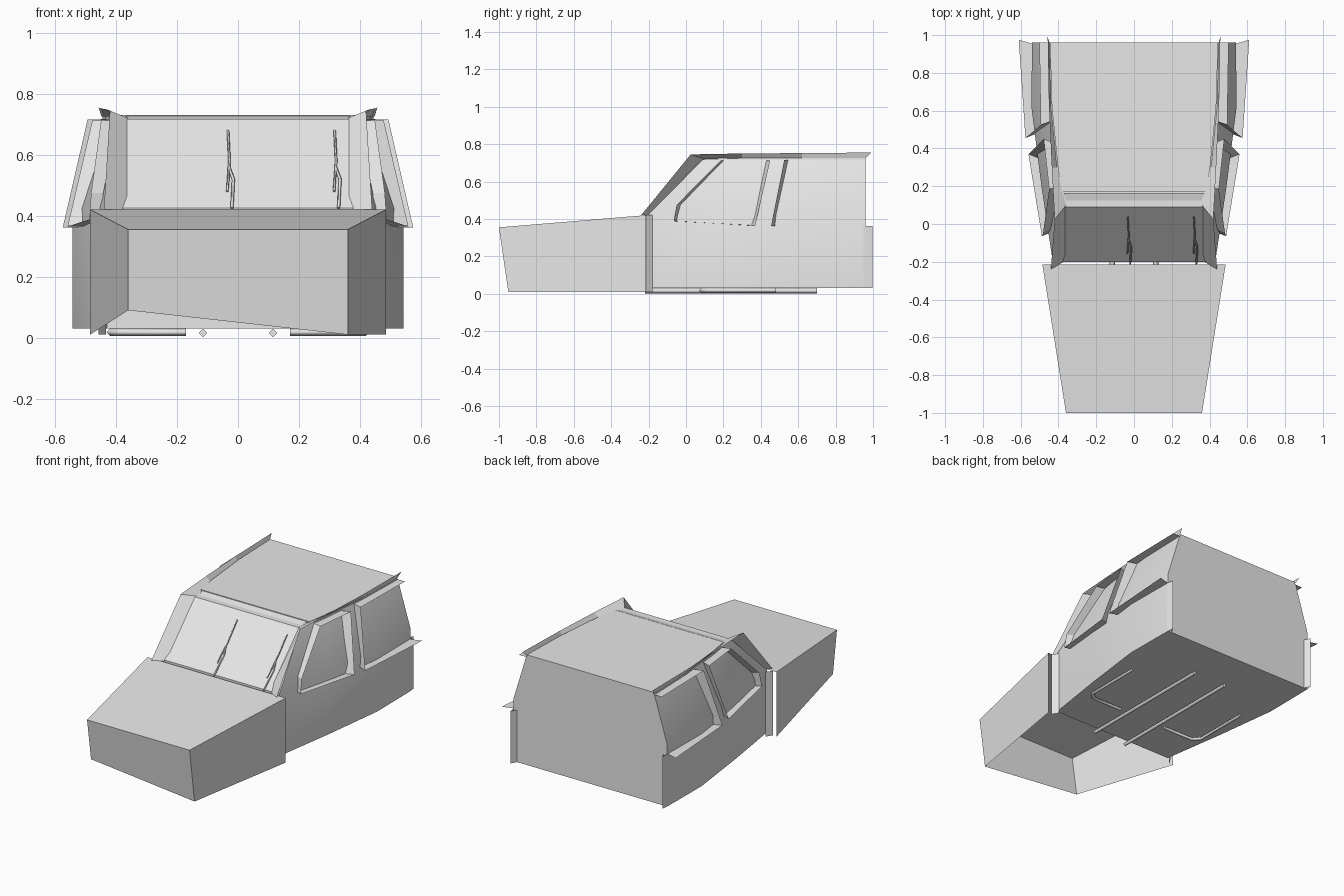
import bpy, math

if "Cube" in bpy.data.objects:
    bpy.data.objects.remove(bpy.data.objects["Cube"])

grey = bpy.data.materials.new("plain grey")
grey.diffuse_color = (0.8, 0.8, 0.8, 1)
grey.use_nodes = True
grey.node_tree.nodes["Principled BSDF"].inputs["Base Color"].default_value = grey.diffuse_color


def make(name, verts, faces, smooth=False):
    me = bpy.data.meshes.new(name)
    me.from_pydata(verts, [], faces)
    me.materials.append(grey)
    ob = bpy.data.objects.new(name, me)
    bpy.context.collection.objects.link(ob)
    if smooth:
        bpy.context.view_layer.objects.active = ob
        ob.select_set(True)
        bpy.ops.object.shade_smooth_by_angle(angle=math.radians(25))
        ob.select_set(False)
    return ob


def mirror(ob):
    ob.modifiers.new("mirror", 'MIRROR').use_clip = False
    return ob


def ribbon(name, inner, outer, closed=False):
    """Thin sheet between two paths, mirrored to both sides."""
    n = len(inner)
    faces = [(i, (i + 1) % n, n + (i + 1) % n, n + i)
             for i in range(n if closed else n - 1)]
    return mirror(make(name, inner + outer, faces))


def lerp(table, y):
    for (y0, a), (y1, b) in zip(table, table[1:]):
        if y <= y1:
            break
    t = min(1, max(0, (y - y0) / (y1 - y0)))
    return a + (b - a) * t


BELT = [(-0.2, 0.43), (0.2, 0.49), (0.62, 0.543), (0.96, 0.54)]
ROOF = [(0.09, 0.375), (0.3, 0.408), (0.62, 0.44), (0.96, 0.45)]
BELT_Z, ROOF_Z = 0.425, 0.718


def side_x(y, z):
    """Half width of the cab at a given length and height."""
    t = min(1, max(0, (z - BELT_Z) / (ROOF_Z - BELT_Z)))
    return lerp(BELT, y) * (1 - t) + lerp(ROOF, y) * t


# Hood: open below, with a slanted lower front edge
top = [(-0.36, -1, 0.355), (0.36, -1, 0.355), (0.485, -0.215, 0.42), (-0.485, -0.215, 0.42)]
low = [(-0.36, -0.96, 0.09), (0.36, -0.95, 0.01), (0.485, -0.215, 0.01), (-0.485, -0.215, 0.01)]
make("hood", top + low, [(0, 1, 2, 3), (4, 5, 1, 0), (5, 6, 2, 1), (7, 4, 0, 3)])

# Cab: floor, belt and roof rows on both sides, joined across
rows = [[(x, y, 0.03) for y, x in BELT], [(x, y, BELT_Z) for y, x in BELT],
        [(x, y, ROOF_Z) for y, x in ROOF]]
right = [p for r in rows for p in r]
left = [(-x, y, z) for x, y, z in right]
faces = []
for r in (0, 4):
    for c in range(3):
        a = r + c
        faces += [(a, a + 1, a + 5, a + 4), (a + 12, a + 16, a + 17, a + 13)]
for c in range(3):
    faces += [(c, c + 12, c + 13, c + 1), (8 + c, 9 + c, 21 + c, 20 + c)]
faces += [(0, 4, 16, 12), (4, 8, 20, 16), (3, 15, 19, 23, 11, 7)]
make("cab_body", right + left, faces, smooth=True)

# Raised roof panel behind the front header
edge = [(lerp(ROOF, y) - 0.005, y) for y in (0.17, 0.3, 0.62, 0.96)]
ring = edge + [(-x, y) for x, y in reversed(edge)]
n = len(ring)
make("roof_panel", [(x, y, ROOF_Z) for x, y in ring] + [(x, y, 0.73) for x, y in ring],
     [tuple(range(n, 2 * n))] + [(i, (i + 1) % n, n + (i + 1) % n, n + i) for i in range(n)])
make("roof_header", [(-0.35, 0.09, 0.709), (0.35, 0.09, 0.709), (0.37, 0.165, 0.728), (-0.37, 0.165, 0.728)],
     [(0, 1, 2, 3)])

# Windshield pillar flange and roof rail
ribbon("pillar_flange", [(0.355, -0.19, 0.42), (0.36, 0.1, 0.72)],
       [(0.44, -0.24, 0.42), (0.42, 0.025, 0.745)])
ribbon("roof_rail", [(0.36, 0.1, 0.72), (0.408, 0.3, 0.725), (0.44, 0.62, 0.725), (0.448, 0.96, 0.725)],
       [(0.42, 0.025, 0.745), (0.435, 0.3, 0.75), (0.45, 0.62, 0.752), (0.457, 0.99, 0.755)])


# Flanges standing out around the side windows: (y, z, reach, y shift)
def window(name, pts, closed):
    ribbon(name, [(side_x(y, z), y, z) for y, z, d, s in pts],
           [(side_x(y, z) + d, y + s, z) for y, z, d, s in pts], closed)


window("front_window_flange",
       [(-0.05, 0.388, 0.035, -0.015), (0.35, 0.365, 0.05, 0.02), (0.43, 0.712, 0.055, 0.02),
        (0.2, 0.712, 0.055, -0.015), (-0.03, 0.475, 0.04, -0.02)], True)
window("rear_window_flange",
       [(0.955, 0.362, 0.07, 0.02), (0.475, 0.362, 0.05, -0.02), (0.545, 0.715, 0.06, -0.02),
        (0.96, 0.715, 0.05, 0.0)], False)

# Door front flange and rear corner strips
ribbon("door_front_flange", [(0.433, -0.18, 0.01), (0.433, -0.18, 0.42)],
       [(0.458, -0.22, 0.01), (0.458, -0.22, 0.42)])
ribbon("rear_corner_strip", [(0.541, 0.95, 0.03), (0.541, 0.95, 0.362)],
       [(0.535, 0.998, 0.03), (0.535, 0.998, 0.362)])
ribbon("rear_corner_return", [(0.515, 0.96, 0.03), (0.515, 0.96, 0.362)],
       [(0.535, 0.998, 0.03), (0.535, 0.998, 0.362)])


# Bars with a square section
def bar(name, pts, r):
    cu = bpy.data.curves.new(name, 'CURVE')
    cu.dimensions = '3D'
    cu.bevel_depth = r
    cu.bevel_resolution = 0
    cu.use_fill_caps = True
    cu.materials.append(grey)
    sp = cu.splines.new('POLY')
    sp.points.add(len(pts) - 1)
    for p, co in zip(sp.points, pts):
        p.co = (*co, 1)
        p.radius = 1
    ob = bpy.data.objects.new(name, cu)
    bpy.context.collection.objects.link(ob)
    return ob


# Underbody rails and hooked braces
for s in (-1, 1):
    bar("floor_rail", [(s * 0.115, -0.22, 0.016), (s * 0.115, 0.7, 0.016)], 0.014)
    bar("floor_brace", [(s * 0.42, 0.48, 0.018), (s * 0.42, 0.12, 0.018),
                        (s * 0.38, 0.08, 0.018), (s * 0.17, 0.08, 0.018)], 0.012)

# Wipers lying just off the windshield
def glass(x, z):
    return (x, -0.2 + (z - BELT_Z) * 0.29 / (ROOF_Z - BELT_Z) - 0.012, z)


for x in (-0.02, 0.33):
    bar("wiper_arm", [glass(x, 0.425), glass(x + 0.005, 0.52), glass(x - 0.01, 0.56)], 0.005)
    bar("wiper_blade", [glass(x - 0.015, 0.48), glass(x - 0.008, 0.58), glass(x - 0.013, 0.68)], 0.004)
